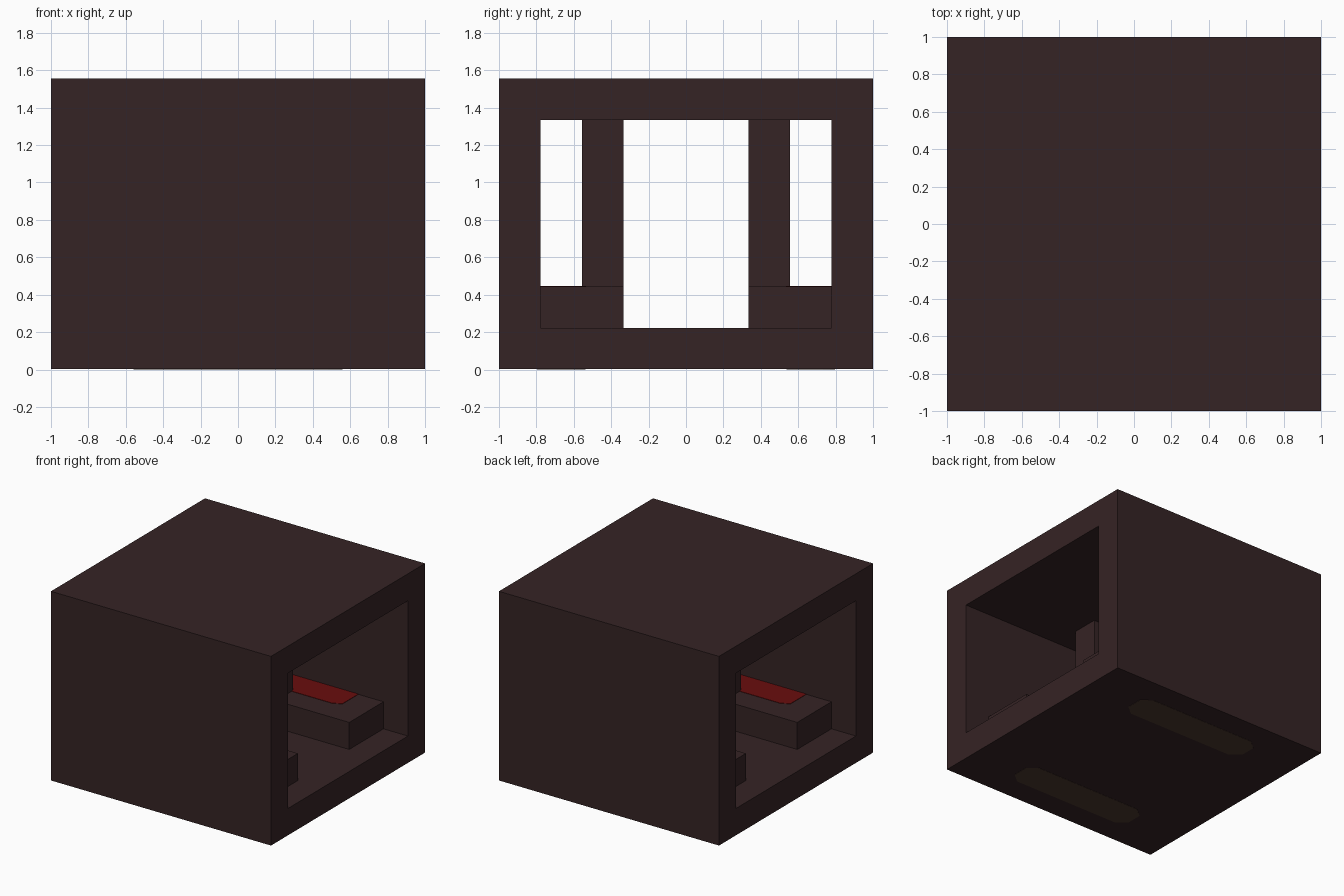
import bpy
import bmesh
from mathutils import Matrix, Vector

cube = bpy.data.objects.get("Cube")
if cube:
    bpy.data.objects.remove(cube, do_unlink=True)

U = 1 / 9          # grid unit of the design
WALL = 7 * U       # inner half-depth of the tunnel
FLOOR, SEAT, CEILING, TOP = 2 * U, 4 * U, 12 * U, 14 * U
SKIN = 0.003       # thickness of painted plates


def material(name, rgb):
    mat = bpy.data.materials.new(name)
    mat.use_nodes = True
    mat.diffuse_color = (*rgb, 1)
    mat.node_tree.nodes["Principled BSDF"].inputs["Base Color"].default_value = (*rgb, 1)
    return mat


brown = material("dark brown", (0.036, 0.017, 0.018))
red = material("deep red", (0.144, 0.004, 0.004))
bronze = material("dull bronze", (0.072, 0.039, 0.027))


def finish(name, bm, mat):
    bmesh.ops.recalc_face_normals(bm, faces=bm.faces)
    mesh = bpy.data.meshes.new(name)
    bm.to_mesh(mesh)
    bm.free()
    mesh.materials.append(mat)
    obj = bpy.data.objects.new(name, mesh)
    bpy.context.collection.objects.link(obj)
    return obj


def box(name, low, high, mat):
    low, high = Vector(low), Vector(high)
    bm = bmesh.new()
    bmesh.ops.create_cube(bm, size=1, matrix=Matrix.Translation((low + high) / 2)
                          @ Matrix.Diagonal((*(high - low), 1)))
    return finish(name, bm, mat)


def plate(name, outline, z, mat):
    bm = bmesh.new()
    face = bm.faces.new([bm.verts.new((x, y, z)) for x, y in outline])
    grown = bmesh.ops.extrude_face_region(bm, geom=[face])["geom"]
    bmesh.ops.translate(bm, vec=(0, 0, SKIN),
                        verts=[v for v in grown if isinstance(v, bmesh.types.BMVert)])
    return finish(name, bm, mat)


def rectangle(bm, x, half, low, high):
    return [bm.verts.new((x, y, z)) for y, z in
            ((-half, low), (half, low), (half, high), (-half, high))]


# Outer shell: a rectangular tunnel open at both x ends
bm = bmesh.new()
rings = [rectangle(bm, -1, 1, SKIN / 2, TOP), rectangle(bm, 1, 1, SKIN / 2, TOP),
         rectangle(bm, 1, WALL, FLOOR, CEILING), rectangle(bm, -1, WALL, FLOOR, CEILING)]
for a, b in zip(rings, rings[1:] + rings[:1]):
    for i in range(4):
        j = (i + 1) % 4
        bm.faces.new((a[i], a[j], b[j], b[i]))
finish("tunnel_shell", bm, brown)

# Benches, posts and inlays, mirrored front and back
for side, s in (("front", -1), ("back", 1)):
    def span(a, b):
        return sorted((s * a, s * b))

    y0, y1 = span(3 * U, WALL)
    box(side + "_bench", (-WALL, y0, FLOOR), (WALL, y1, SEAT), brown)
    y0, y1 = span(3 * U, 5 * U)
    box(side + "_post", (-U, y0, SEAT), (U, y1, CEILING), brown)

    # Red inlay on the bench, chamfered towards the room
    inner, outer, end, cut = 0.535, WALL, 0.55, 0.07
    half = [(end, outer), (end, inner + cut / 2), (end - cut, inner)]
    outline = half + [(-x, y) for x, y in reversed(half)]
    plate(side + "_bench_inlay", [(x, s * y) for x, y in outline], SEAT, red)

    # Bronze strip under the floor, chamfered at all corners
    mid, width = 6 * U, 0.13
    half = [(end - cut, mid + width), (end + 0.01, mid + width / 2),
            (end + 0.01, mid - width / 2), (end - cut, mid - width)]
    outline = half + [(-x, y) for x, y in reversed(half)]
    plate(side + "_underside_strip", [(x, s * y) for x, y in outline], 0, bronze)
